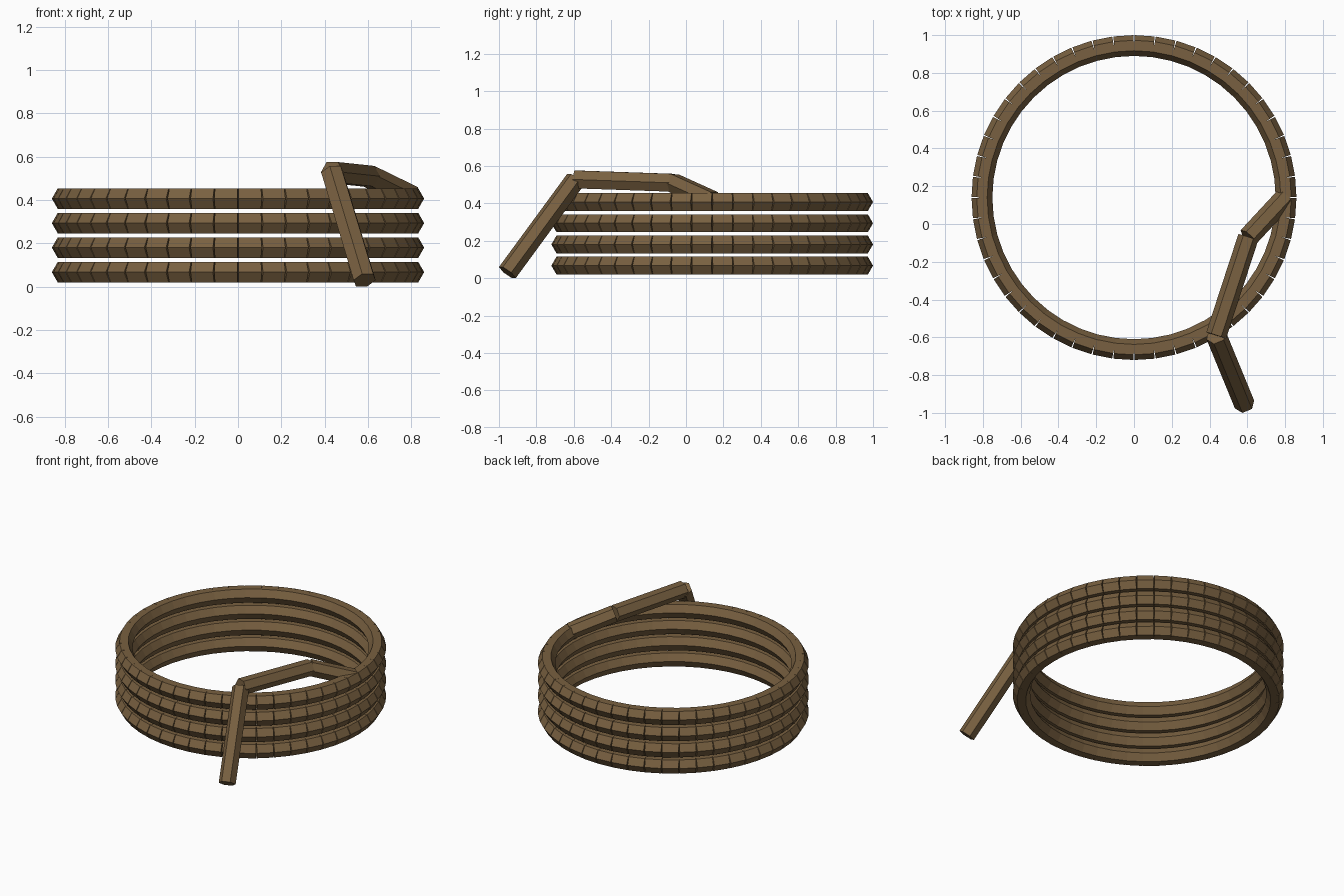
import bpy, bmesh, math
from mathutils import Vector

if "Cube" in bpy.data.objects:
    bpy.data.objects.remove(bpy.data.objects["Cube"])

R_TUBE = 0.055            # hexagonal rope radius
R_COIL = 0.805            # centreline radius of each loop
CENTRE = Vector((0, 0.14, 0))
SEGMENTS = 48

mat = bpy.data.materials.new("rope_brown")
mat.diffuse_color = (0.19, 0.118, 0.052, 1)
mat.use_nodes = True
mat.node_tree.nodes["Principled BSDF"].inputs["Base Color"].default_value = mat.diffuse_color


def add_segment(bm, a, b):
    """Straight capped hexagonal rod from a to b, flat face upwards."""
    d = (b - a).normalized()
    side = d.cross(Vector((0, 0, 1))).normalized()
    up = side.cross(d)
    ends = []
    for p in (a, b):
        ends.append([bm.verts.new(p + R_TUBE * (math.cos(i * math.pi / 3) * side
                                                + math.sin(i * math.pi / 3) * up))
                     for i in range(6)])
    faces = [bm.faces.new(ends[0]), bm.faces.new(ends[1][::-1])]
    for i in range(6):
        j = (i + 1) % 6
        faces.append(bm.faces.new((ends[0][j], ends[0][i], ends[1][i], ends[1][j])))
    bmesh.ops.recalc_face_normals(bm, faces=faces)


def rope(name, points):
    """Chain of separate straight rods through the points."""
    bm = bmesh.new()
    for a, b in zip(points, points[1:]):
        add_segment(bm, a, b)
    me = bpy.data.meshes.new(name)
    bm.to_mesh(me)
    bm.free()
    me.materials.append(mat)
    ob = bpy.data.objects.new(name, me)
    bpy.context.collection.objects.link(ob)
    return ob


# four stacked loops
for n in range(4):
    z = 0.067 + n * 0.1133
    pts = []
    for k in range(SEGMENTS + 1):
        t = 2 * math.pi * k / SEGMENTS
        pts.append(CENTRE + Vector((R_COIL * math.cos(t), R_COIL * math.sin(t), z)))
    rope(f"rope_loop_{n + 1}", pts)

# loose end hanging over the front
rope("rope_tail", [Vector(p) for p in ((0.80, 0.14, 0.415), (0.605, -0.07, 0.51),
                                       (0.435, -0.59, 0.528), (0.585, -0.955, 0.03))])
